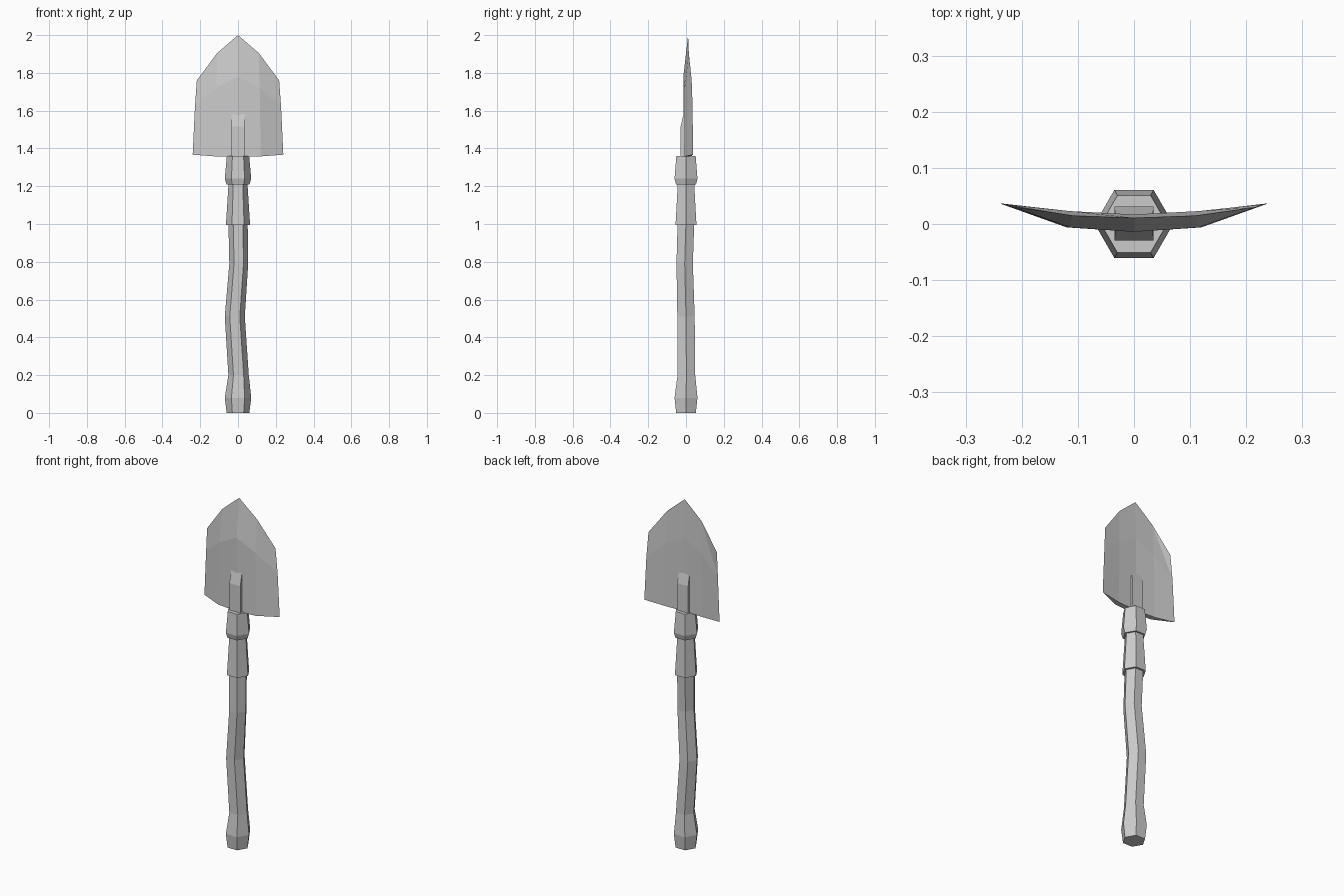
import bpy, math

if "Cube" in bpy.data.objects:
    bpy.data.objects.remove(bpy.data.objects["Cube"])

# One plain grey for the whole tool
grey = bpy.data.materials.new("worn grey")
grey.diffuse_color = (0.6, 0.6, 0.6, 1)
grey.use_nodes = True
grey.node_tree.nodes["Principled BSDF"].inputs["Base Color"].default_value = grey.diffuse_color


def make(name, verts, faces):
    me = bpy.data.meshes.new(name)
    me.from_pydata(verts, [], faces)
    me.materials.append(grey)
    ob = bpy.data.objects.new(name, me)
    bpy.context.collection.objects.link(ob)
    # consistent outward normals
    import bmesh
    bm = bmesh.new()
    bm.from_mesh(me)
    bmesh.ops.remove_doubles(bm, verts=bm.verts, dist=1e-5)
    bmesh.ops.recalc_face_normals(bm, faces=bm.faces)
    bm.to_mesh(me)
    bm.free()
    return ob


def loft(name, rings):
    """Closed tube through rings of equal length."""
    n = len(rings[0])
    verts = [v for r in rings for v in r]
    faces = [(i * n + j, i * n + (j + 1) % n, (i + 1) * n + (j + 1) % n, (i + 1) * n + j)
             for i in range(len(rings) - 1) for j in range(n)]
    faces += [tuple(range(n))[::-1], tuple(range(len(verts) - n, len(verts)))]
    return make(name, verts, faces)


def hexagon(z, cx, cy, r):
    return [(cx + r * math.cos(k * math.pi / 3), cy + r * math.sin(k * math.pi / 3), z)
            for k in range(6)]


def hex_loft(name, stations):
    return loft(name, [hexagon(*s) for s in stations])


# Crooked wooden handle with a flared pommel: z, centre x, centre y, radius
hex_loft("handle", [
    (0.00, 0, 0, 0.060), (0.08, 0, 0, 0.070), (0.20, 0.003, 0.002, 0.054),
    (0.51, -0.017, 0, 0.053), (0.79, 0.004, -0.007, 0.050), (1.02, 0, 0, 0.051)])

# Tapered sleeve and locking collar
hex_loft("sleeve", [(0.995, 0, 0, 0.064), (1.215, 0, 0, 0.050)])
hex_loft("collar", [(1.21, 0, 0, 0.061), (1.24, 0, 0, 0.070), (1.36, 0, 0, 0.059)])


# Socket that sinks into the blade
def rect(z, x, y0, y1):
    return [(-x, y0, z), (x, y0, z), (x, y1, z), (-x, y1, z)]


loft("socket", [rect(1.35, 0.035, -0.029, 0.031), rect(1.515, 0.035, -0.029, 0.031),
                rect(1.60, 0.033, -0.008, 0.012)])

# Dished blade: rows of (x, z, front y, back y) from the centre to the edge
half = [
    [(0, 1.357, -0.014, 0.017), (0.12, 1.358, -0.006, 0.023), (0.24, 1.367, 0.037, 0.037)],
    [(0, 1.78, -0.014, 0.017), (0.115, 1.72, -0.006, 0.023), (0.228, 1.62, 0.035, 0.035)],
    [(0, 2.0, 0.011, 0.011), (0.11, 1.905, 0.015, 0.015), (0.218, 1.76, 0.030, 0.030)],
]
rows = [[(-x, z, f, b) for x, z, f, b in r[:0:-1]] + r for r in half]
verts = [(x, f, z) for r in rows for x, z, f, b in r]
verts += [(x, b, z) for r in rows for x, z, f, b in r]
faces = []
for i in range(2):
    for j in range(4):
        a = i * 5 + j
        faces.append((a, a + 1, a + 6, a + 5))
        faces.append((a + 15, a + 20, a + 21, a + 16))
# bottom rim, triangular at the two sharp corners
faces += [(15, 16, 1), (1, 16, 17, 2), (2, 17, 18, 3), (3, 18, 19)]
# share the corner vertices used by the sharp rim
faces = [tuple({0: 15, 4: 19}.get(k, k) for k in f) for f in faces]
make("blade", verts, faces)
